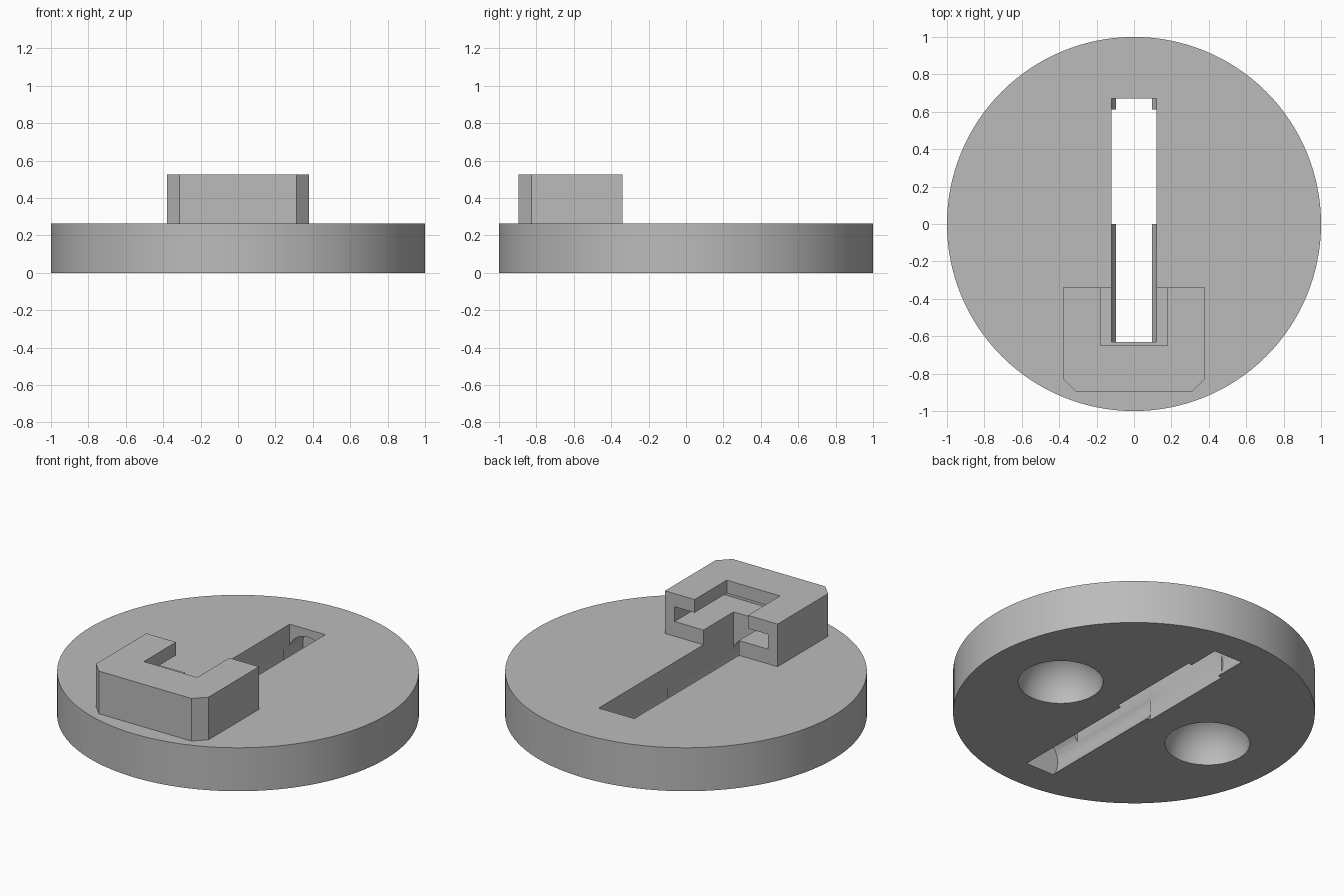
import bpy
import bmesh
from math import radians
from mathutils import Matrix, Vector

cube = bpy.data.objects.get("Cube")
if cube:
    bpy.data.objects.remove(cube, do_unlink=True)

DISC_TOP = 0.265
BLOCK_TOP = 0.525

grey = bpy.data.materials.new("plain grey")
grey.use_nodes = True
grey.diffuse_color = (0.5, 0.5, 0.5, 1)
grey.node_tree.nodes["Principled BSDF"].inputs["Base Color"].default_value = grey.diffuse_color


def finish(bm, name):
    bmesh.ops.recalc_face_normals(bm, faces=bm.faces)
    mesh = bpy.data.meshes.new(name)
    bm.to_mesh(mesh)
    bm.free()
    mesh.materials.append(grey)
    obj = bpy.data.objects.new(name, mesh)
    bpy.context.collection.objects.link(obj)
    return obj


def box(name, half_x, y, z):
    """Box symmetric in x, spanning the given y and z ranges."""
    bm = bmesh.new()
    size = Matrix.Diagonal((2 * half_x, y[1] - y[0], z[1] - z[0], 1))
    centre = Matrix.Translation((0, sum(y) / 2, sum(z) / 2))
    bmesh.ops.create_cube(bm, size=1, matrix=centre @ size)
    return finish(bm, name)


def cylinder(name, radius, length, centre, sides, turn=0):
    bm = bmesh.new()
    place = Matrix.Translation(centre) @ Matrix.Rotation(radians(turn), 4, "X")
    bmesh.ops.create_cone(bm, cap_ends=True, segments=sides, radius1=radius,
                          radius2=radius, depth=length, matrix=place)
    return finish(bm, name)


def sphere(name, radius, centre):
    bm = bmesh.new()
    bmesh.ops.create_uvsphere(bm, u_segments=48, v_segments=24, radius=radius,
                              matrix=Matrix.Translation(centre))
    return finish(bm, name)


def carve(obj, cutters):
    """Subtract every cutter, then smooth the round surfaces."""
    bpy.ops.object.select_all(action="DESELECT")
    obj.select_set(True)
    bpy.context.view_layer.objects.active = obj
    for cutter in cutters:
        cutter.hide_render = True
        mod = obj.modifiers.new("cut", "BOOLEAN")
        mod.operation = "DIFFERENCE"
        mod.solver = "EXACT"
        mod.object = cutter
        bpy.ops.object.modifier_apply(modifier=mod.name)
        bpy.data.objects.remove(cutter, do_unlink=True)
    bpy.ops.object.shade_smooth_by_angle(angle=radians(30))


# Round base with slot, buried round channel and two domed pockets
base = cylinder("base_disc", 1, DISC_TOP, (0, 0, DISC_TOP / 2), 128)
AXIS_Z, CHANNEL_R = 0.088, 0.13


def channel(name, y0, y1):
    return cylinder(name, CHANNEL_R, y1 - y0, (0, (y0 + y1) / 2, AXIS_Z), 48, 90)


carve(base, [
    channel("front_channel", -0.81, 0),
    channel("back_channel", 0.61, 0.81),
    box("upper_slot", 0.12, (-0.63, 0.67), (AXIS_Z, 0.4)),
    box("through_slot", 0.12, (-0.001, 0.611), (-0.1, 0.4)),
    sphere("left_pocket", 0.235, (0.53, 0, 0)),
    sphere("right_pocket", 0.235, (-0.53, 0, 0)),
])

# Block with chamfered front corners and a stepped slot open to the back
FRONT, BACK = -0.895, -0.34
block = box("slotted_block", 0.38, (FRONT, BACK), (DISC_TOP, BLOCK_TOP))
bm = bmesh.new()
bm.from_mesh(block.data)
corners = [e for e in bm.edges if all(v.co.y < FRONT + 0.01 for v in e.verts)
           and abs((e.verts[0].co - e.verts[1].co).normalized().dot(Vector((0, 0, 1)))) > 0.9]
bmesh.ops.bevel(bm, geom=corners, offset=0.068, segments=1, affect="EDGES")
bm.to_mesh(block.data)
bm.free()

carve(block, [
    box("floor_slot", 0.12, (-0.63, 0), (0.2, 0.4)),
    box("wide_slot", 0.315, (-0.785, 0), (0.355, 0.445)),
    box("top_opening", 0.18, (-0.65, 0), (0.4, 0.6)),
])
